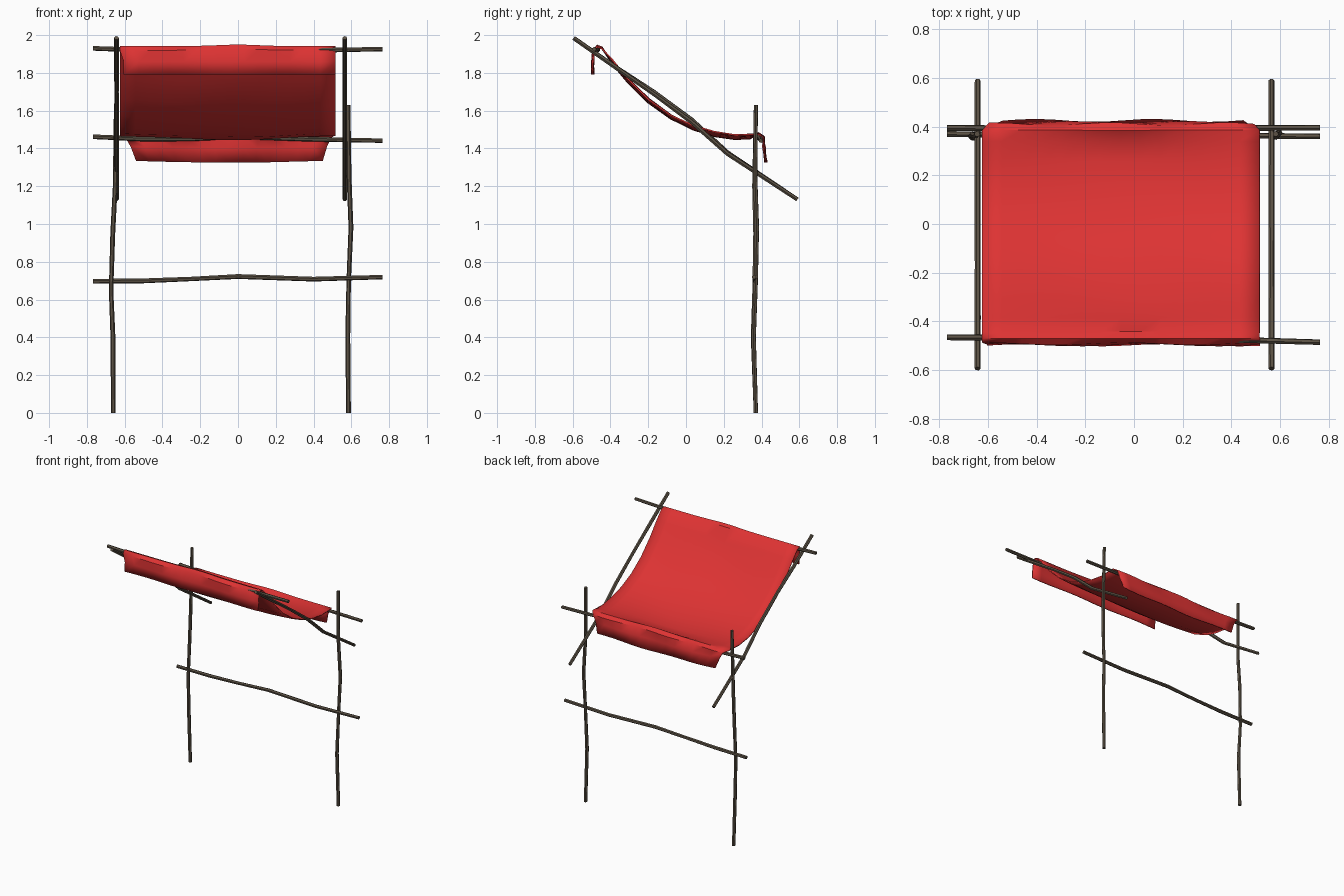
import bpy, bmesh, math
from mathutils import Vector

if "Cube" in bpy.data.objects:
    bpy.data.objects.remove(bpy.data.objects["Cube"])


def material(name, rgb):
    m = bpy.data.materials.new(name)
    m.diffuse_color = (*rgb, 1)
    m.use_nodes = True
    m.node_tree.nodes["Principled BSDF"].inputs["Base Color"].default_value = m.diffuse_color
    return m


WOOD = material("weathered wood", (0.105, 0.083, 0.058))
RED = material("red cloth", (0.73, 0.033, 0.033))


def finish(name, bm, mat):
    bmesh.ops.recalc_face_normals(bm, faces=bm.faces)
    me = bpy.data.meshes.new(name)
    bm.to_mesh(me)
    bm.free()
    me.materials.append(mat)
    ob = bpy.data.objects.new(name, me)
    bpy.context.collection.objects.link(ob)
    bpy.context.view_layer.objects.active = ob
    for o in bpy.context.selected_objects:
        o.select_set(False)
    ob.select_set(True)
    bpy.ops.object.shade_smooth_by_angle(angle=math.radians(35))
    return ob


def stick(name, pts, r=0.0125, sides=6):
    """Crooked pole: a polygon swept along a few points."""
    pts = [Vector(p) for p in pts]
    axis = (pts[-1] - pts[0]).normalized()
    u = axis.cross(Vector((0.1, 1, 0.2))).normalized()
    v = axis.cross(u)
    bm = bmesh.new()
    rings = []
    for i, p in enumerate(pts):
        k = r * (1 + 0.06 * math.sin(i * 2.3))
        rings.append([bm.verts.new(p + k * (u * math.cos(a) + v * math.sin(a)))
                      for a in (2 * math.pi * s / sides for s in range(sides))])
    for a, b in zip(rings, rings[1:]):
        for s in range(sides):
            t = (s + 1) % sides
            bm.faces.new((a[s], a[t], b[t], b[s]))
    bm.faces.new(rings[0])
    bm.faces.new(rings[-1])
    return finish(name, bm, WOOD)


# Upright posts
stick("left_post", [(-0.66, 0.37, 0), (-0.662, 0.355, 0.4), (-0.672, 0.362, 0.65),
                    (-0.663, 0.368, 0.95), (-0.65, 0.362, 1.2), (-0.645, 0.37, 1.63)])
stick("right_post", [(0.585, 0.37, 0), (0.581, 0.358, 0.4), (0.586, 0.37, 0.7),
                     (0.598, 0.375, 0.98), (0.588, 0.366, 1.25), (0.583, 0.37, 1.63)])

# Sloping side poles
for name, x, d in (("left_slope_pole", -0.643, 0.012), ("right_slope_pole", 0.565, 0.0)):
    stick(name, [(x, -0.595, 1.985), (x, -0.38, 1.835), (x, -0.17, 1.688 + d),
                 (x, 0.03, 1.54 + d), (x, 0.22, 1.372 + d / 2), (x, 0.59, 1.13)])

# Horizontal bars
stick("lower_bar", [(-0.768, 0.37, 0.697), (-0.5, 0.366, 0.699), (-0.25, 0.364, 0.709),
                    (0, 0.366, 0.722), (0.4, 0.364, 0.708), (0.765, 0.36, 0.719)])
stick("back_bar", [(-0.768, 0.395, 1.462), (-0.5, 0.393, 1.45), (-0.25, 0.39, 1.45),
                   (0, 0.386, 1.463), (0.35, 0.394, 1.45), (0.765, 0.396, 1.441)])
stick("front_bar", [(-0.768, -0.466, 1.93), (-0.5, -0.468, 1.92), (-0.2, -0.47, 1.922),
                    (0, -0.468, 1.932), (0.35, -0.474, 1.918), (0.765, -0.486, 1.926)])

# Hanging cloth: side profile (y, z) swept across x with gentle folds
profile = [(-0.494, 1.792), (-0.494, 1.86), (-0.489, 1.92), (-0.470, 1.940), (-0.445, 1.93),
           (-0.39, 1.862), (-0.31, 1.765), (-0.2, 1.655), (-0.08, 1.567), (0.04, 1.51),
           (0.15, 1.478), (0.26, 1.463), (0.34, 1.467), (0.385, 1.477), (0.408, 1.462),
           (0.413, 1.41), (0.422, 1.335)]
COLS = 14
bm = bmesh.new()
grid = []
last = len(profile) - 1
for i, (y, z) in enumerate(profile):
    taper = 0.085 * max(0, i - 13) / (last - 13)          # back flap narrows
    x0, x1 = -0.625 + taper, 0.517 - taper * 0.8
    if i < 2:
        x0 += 0.02
    row = []
    for j in range(COLS + 1):
        t = j / COLS
        x = x0 + (x1 - x0) * t
        mid = math.sin(math.pi * t)
        bump = 0.008 * math.exp(-(x / 0.15) ** 2)         # crook of the bars
        dy, dz = 0.0, 0.0
        if i < 3:                                         # front flap folds
            dy = 0.005 * math.sin(11 * x + i)
        elif i > 13:                                      # back flap folds
            dy = 0.006 * math.sin(13 * x + 2 * i)
            dz = -0.010 * mid * (i - 13) / 3
        elif 4 < i < 13:                                  # sag of the sheet
            dz = 0.008 - 0.020 * mid + 0.003 * math.sin(9 * x + i)
        if 2 <= i <= 4 or i in (13, 14):
            dz += bump - 0.002
        row.append(bm.verts.new((x, y + dy, z + dz)))
    grid.append(row)
for a, b in zip(grid, grid[1:]):
    for j in range(COLS):
        bm.faces.new((a[j], a[j + 1], b[j + 1], b[j]))
cloth = finish("cloth_cover", bm, RED)
solid = cloth.modifiers.new("thickness", "SOLIDIFY")
solid.thickness = 0.008
solid.offset = 0
